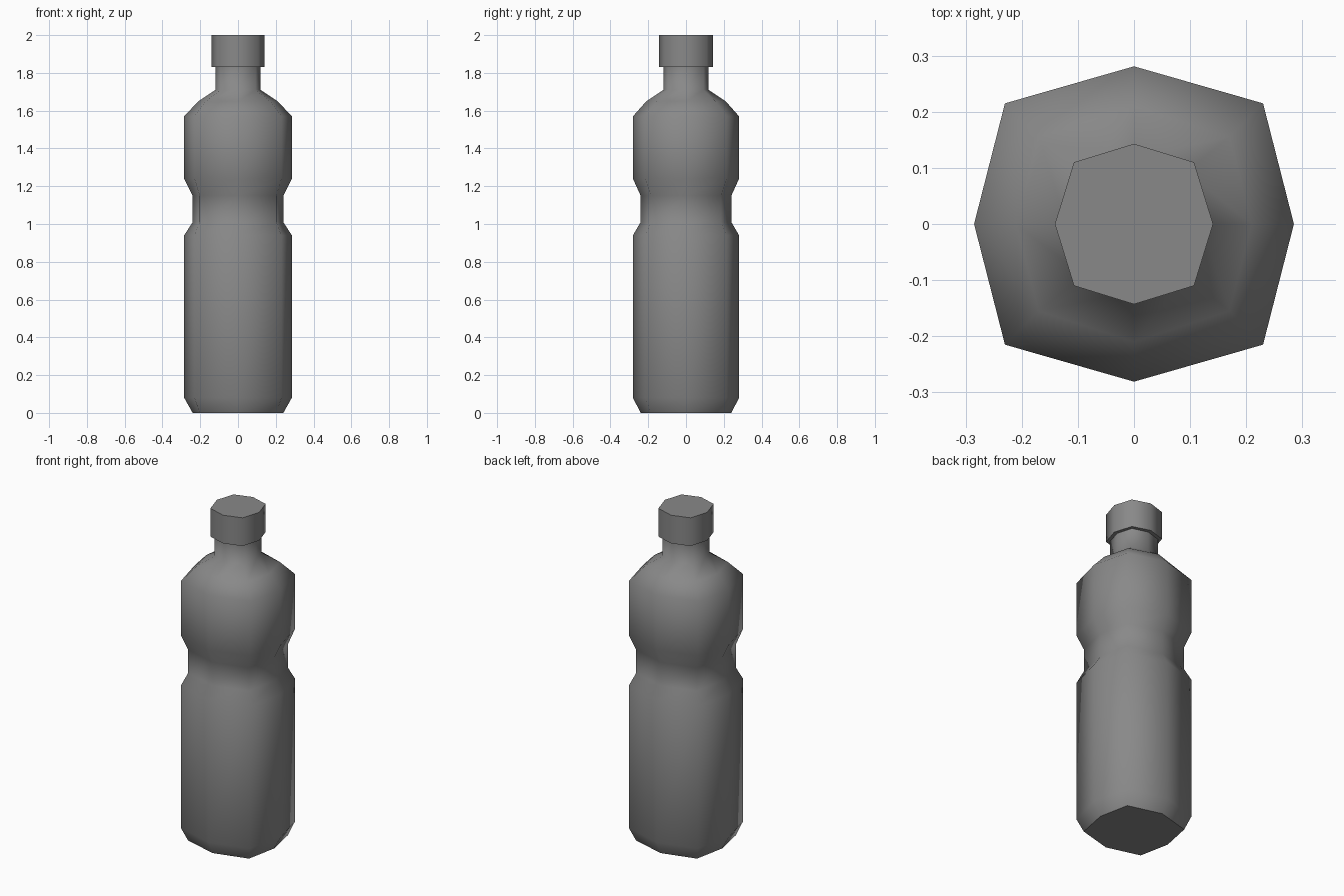
import bpy
import bmesh

if "Cube" in bpy.data.objects:
    bpy.data.objects.remove(bpy.data.objects["Cube"], do_unlink=True)

# One grey plastic for the whole bottle
grey = bpy.data.materials.new("grey plastic")
grey.use_nodes = True
colour = (0.25, 0.25, 0.25, 1)
grey.diffuse_color = colour
grey.node_tree.nodes["Principled BSDF"].inputs["Base Color"].default_value = colour


def ring(bm, rx, ry, dx, dy, z):
    """Eight-sided ring: points on the axes at rx, ry and corners at dx, dy."""
    pts = [(rx, 0), (dx, dy), (0, ry), (-dx, dy),
           (-rx, 0), (-dx, -dy), (0, -ry), (dx, -dy)]
    return [bm.verts.new((x, y, z)) for x, y in pts]


def turned_part(name, profile, close_top=True):
    """Skin rings of (rx, ry, dx, dy, z), smooth sides, flat ends."""
    bm = bmesh.new()
    rings = [ring(bm, *p) for p in profile]
    for low, high in zip(rings, rings[1:]):
        for i in range(8):
            j = (i + 1) % 8
            bm.faces.new((low[i], low[j], high[j], high[i])).smooth = True
    ends = [bm.faces.new(rings[0][::-1])]
    if close_top:
        ends.append(bm.faces.new(rings[-1]))
    for face in ends:
        for edge in face.edges:
            edge.smooth = False
    mesh = bpy.data.meshes.new(name)
    bm.to_mesh(mesh)
    bm.free()
    mesh.materials.append(grey)
    obj = bpy.data.objects.new(name, mesh)
    bpy.context.collection.objects.link(obj)
    return obj


wide = (0.285, 0.281, 0.23, 0.215)
waist = (0.24, 0.24, 0.203, 0.185)
neck = (0.12, 0.12, 0.093, 0.093)
lid = (0.141, 0.143, 0.107, 0.11)

# Body with chamfered base, pinched grip, shoulder and neck
turned_part("bottle_body", [
    (*waist, 0), (*wide, 0.08), (*wide, 0.94), (*waist, 1.01),
    (*waist, 1.15), (*wide, 1.24), (*wide, 1.57),
    (0.21, 0.21, 0.17, 0.155, 1.65), (*neck, 1.71), (*neck, 1.84),
], close_top=False)

# Screw cap
turned_part("cap", [(*lid, 1.83), (*lid, 2.0)])
